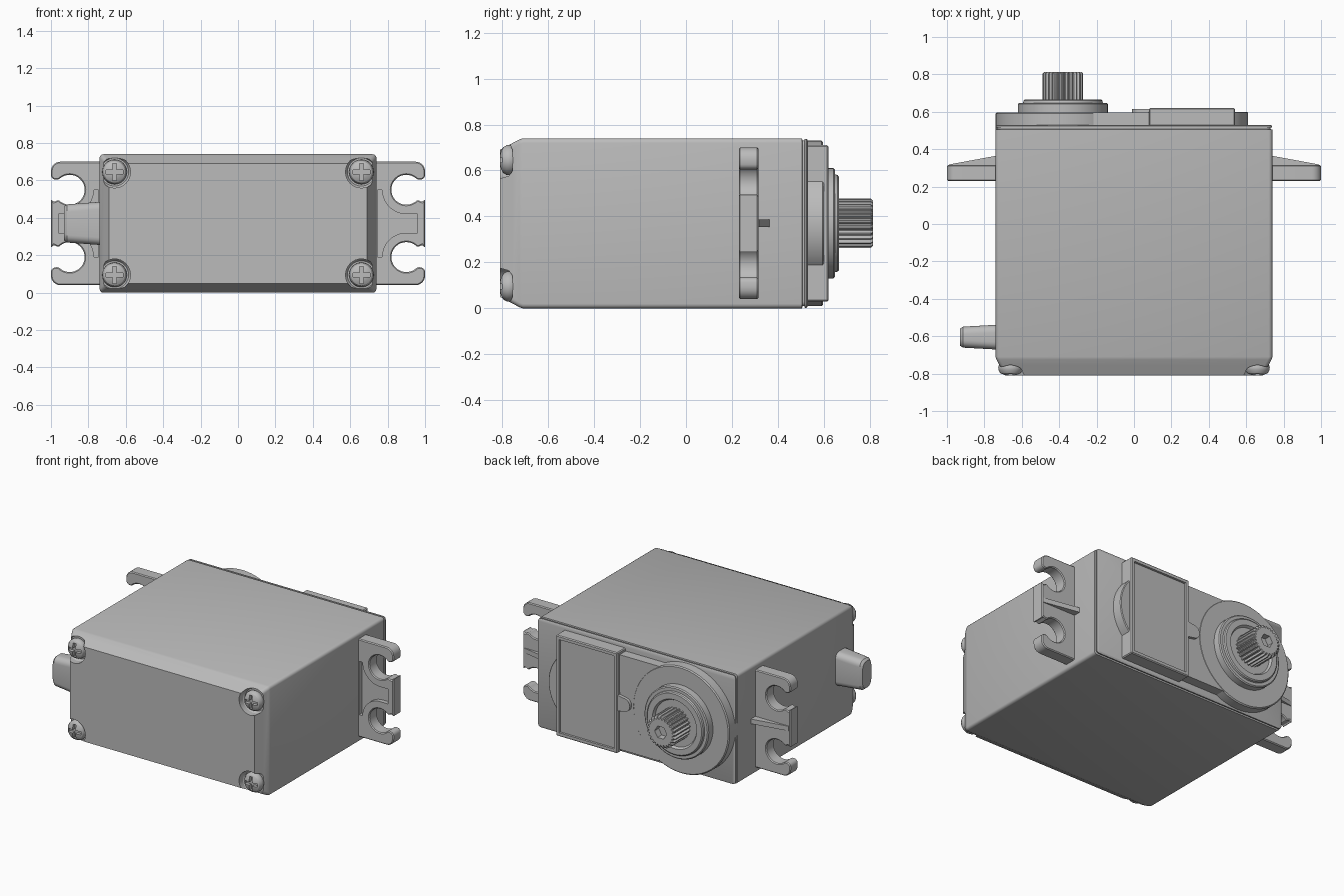
import bpy, bmesh, math
from mathutils import Vector

cube = bpy.data.objects.get("Cube")
if cube:
    bpy.data.objects.remove(cube, do_unlink=True)

grey = bpy.data.materials.new("plastic grey")
grey.use_nodes = True
COLOUR = (0.5, 0.5, 0.5, 1)
grey.diffuse_color = COLOUR
grey.node_tree.nodes["Principled BSDF"].inputs["Base Color"].default_value = COLOUR

MID = 0.37       # height of the centre line
SHAFT_X = -0.38  # output shaft axis
parts, cutters = [], []


def add(name, bm, cutter=False):
    bmesh.ops.recalc_face_normals(bm, faces=bm.faces)
    mesh = bpy.data.meshes.new(name)
    bm.to_mesh(mesh)
    bm.free()
    obj = bpy.data.objects.new(name, mesh)
    bpy.context.collection.objects.link(obj)
    obj.hide_render = cutter
    mesh.materials.append(grey)
    (cutters if cutter else parts).append(obj)
    return obj


def loft(name, rings, cutter=False):
    """Skin between matching closed rings and cap both ends."""
    bm = bmesh.new()
    loops = [[bm.verts.new(p) for p in ring] for ring in rings]
    n = len(loops[0])
    for a, b in zip(loops, loops[1:]):
        for i in range(n):
            j = (i + 1) % n
            bm.faces.new((a[i], a[j], b[j], b[i]))
    bm.faces.new(loops[0])
    bm.faces.new(loops[-1])
    return add(name, bm, cutter)


def prism(name, pts, y0, y1, cutter=False):
    return loft(name, [[(x, y, z) for x, z in pts] for y in (y0, y1)], cutter)


def box(name, x0, x1, y0, y1, z0, z1, cutter=False):
    return prism(name, [(x0, z0), (x1, z0), (x1, z1), (x0, z1)], y0, y1, cutter)


def arc(cx, cz, r, a0, a1, n):
    angles = [math.radians(a0 + (a1 - a0) * i / n) for i in range(n + 1)]
    return [(cx + r * math.cos(a), cz + r * math.sin(a)) for a in angles]


def lathe(name, cx, cz, profile, n=48, cutter=False):
    """Turn (radius, y) steps about an axis along y."""
    return loft(name, [[(x, y, z) for x, z in arc(cx, cz, r, 0, 360, n)[:-1]]
                       for r, y in profile], cutter)


def cut(obj, tool):
    mod = obj.modifiers.new("cut", "BOOLEAN")
    mod.operation = "DIFFERENCE"
    mod.solver = "EXACT"
    mod.object = tool


def bevel(obj, width, segments=2):
    mod = obj.modifiers.new("bevel", "BEVEL")
    mod.width = width
    mod.segments = segments
    mod.limit_method = "ANGLE"


def rounded(hx, hz, r, n=4):
    pts = []
    for sx, sz, a in ((1, 1, 0), (-1, 1, 90), (-1, -1, 180), (1, -1, 270)):
        pts += arc(sx * (hx - r), MID + sz * (hz - r), r, a, a + 90, n)
    return pts


# Case with a tapered front, a seam and a lid lip
sections = [(0.69, 0.32, -0.81), (0.735, 0.365, -0.725), (0.74, 0.37, -0.71),
            (0.74, 0.37, 0.505), (0.73, 0.36, 0.507), (0.73, 0.36, 0.515),
            (0.738, 0.368, 0.517), (0.738, 0.368, 0.525), (0.73, 0.36, 0.53)]
case = loft("case", [[(x, y, z) for x, z in rounded(hx, hz, 0.02)]
                     for hx, hz, y in sections])

# Corner screws sitting in round pockets
for sx in (-1, 1):
    for sz in (-1, 1):
        x, z = sx * 0.66, MID + sz * 0.275
        pocket = lathe("screw_pocket_cutter", x, z, [(0.085, -0.9), (0.085, -0.77),
                       (0.075, -0.755)], 32, True)
        cut(case, pocket)
        screw = lathe("corner_screw", x, z, [(0.06, -0.75), (0.066, -0.765),
                      (0.065, -0.78), (0.056, -0.796), (0.04, -0.805), (0.02, -0.81)], 32)
        a, b = 0.046, 0.011
        cross = [(a, -b), (a, b), (b, b), (b, a), (-b, a), (-b, b),
                 (-a, b), (-a, -b), (-b, -b), (-b, -a), (b, -a), (b, -b)]
        cut(screw, prism("cross_cutter", [(x + p, z + q) for p, q in cross],
                         -0.9, -0.785, True))

# Mounting flanges with open holes, front pockets and a back rib
upper = [(1.0, 0.13), (0.985, 0.115)]
upper += arc(0.90, 0.18, 0.08, -42, -318, 28)
upper += [(0.985, 0.235), (1.0, 0.25)]
upper += arc(0.95, 0.28, 0.05, 0, 90, 6) + [(0.70, 0.33)]
outline = upper + [(x, -z) for x, z in reversed(upper)]
hollow = [(0.96, 0.05)] + arc(0.90, 0.18, 0.13, 270, 180, 12) + [(0.745, 0.18)]
hollow += [(x, -z) for x, z in reversed(hollow)]
for side, s in (("left", 1), ("right", -1)):
    flange = prism(side + "_flange", [(s * x, MID + z) for x, z in outline], 0.23, 0.315)
    bevel(flange, 0.006, 1)
    cut(flange, prism("flange_pocket_cutter", [(s * x, MID + z) for x, z in hollow],
                      0.1, 0.26, True))
    wedge = [(0.72, 0.30), (0.99, 0.30), (0.99, 0.318), (0.72, 0.368)]
    loft(side + "_flange_rib", [[(s * x, y, MID + dz) for x, y in wedge]
                                for dz in (-0.016, 0.016)])

# Cable outlet on the right side
rings = []
for x, hy, hz in ((-0.70, 0.068, 0.118), (-0.915, 0.056, 0.102), (-0.93, 0.046, 0.09)):
    ring = []
    for sy, sz, a in ((1, 1, 0), (-1, 1, 90), (-1, -1, 180), (1, -1, 270)):
        r = 0.04
        ring += [(x, y, z) for y, z in arc(-0.605 + sy * (hy - r), MID + sz * (hz - r),
                                           r, a, a + 90, 5)]
    rings.append(ring)
loft("cable_outlet", rings)

# Raised gear housing on the back
lathe("gear_housing", SHAFT_X, MID, [(0.36, 0.50), (0.36, 0.59), (0.353, 0.597)], 72)
box("housing_bridge", SHAFT_X, 0.20, 0.50, 0.595, 0.05, 0.69)
lathe("idler_housing", 0.34, MID, [(0.27, 0.50), (0.27, 0.595), (0.265, 0.6)], 64)

# Framed cover plate with its tab
cover = box("cover_plate", 0.08, 0.54, 0.50, 0.62, 0.03, 0.71)
bevel(cover, 0.006, 1)
cut(cover, box("cover_panel_cutter", 0.105, 0.515, 0.605, 0.7, 0.055, 0.685, True))
tab = [(0.09, MID - 0.055)] + arc(0.035, MID, 0.045, 270, 90, 12) + [(0.09, MID + 0.055)]
prism("cover_tab", tab, 0.58, 0.615)

# Shaft bearing: stepped collar with a dished centre
lathe("bearing_collar", SHAFT_X, MID, [(0.24, 0.59), (0.24, 0.642), (0.233, 0.648),
      (0.213, 0.648), (0.21, 0.66), (0.203, 0.666), (0.165, 0.666), (0.155, 0.65),
      (0.12, 0.65)], 64)

# Splined output shaft with a socket in its end
TEETH = 25
rings = []
for y, tip in ((0.63, 0.108), (0.805, 0.108), (0.814, 0.099)):
    ring = []
    for i in range(TEETH * 4):
        a = math.tau * (i + 0.5) / (TEETH * 4)
        r = tip if i % 4 < 2 else min(tip, 0.108) - 0.013
        ring.append((SHAFT_X + r * math.cos(a), y, MID + r * math.sin(a)))
    rings.append(ring)
shaft = loft("output_shaft", rings)
cut(shaft, lathe("socket_cutter", SHAFT_X, MID, [(0.045, 0.77), (0.045, 0.9)], 6, True))

# Apply the cuts, drop the cutters and shade smooth with sharp edges
bpy.context.view_layer.update()
graph = bpy.context.evaluated_depsgraph_get()
finished = [(o, bpy.data.meshes.new_from_object(o.evaluated_get(graph))) for o in parts]
for obj, mesh in finished:
    obj.modifiers.clear()
    obj.data = mesh
    mesh.shade_smooth()
    mesh.set_sharp_from_angle(angle=math.radians(30))
for obj in cutters:
    bpy.data.objects.remove(obj, do_unlink=True)
